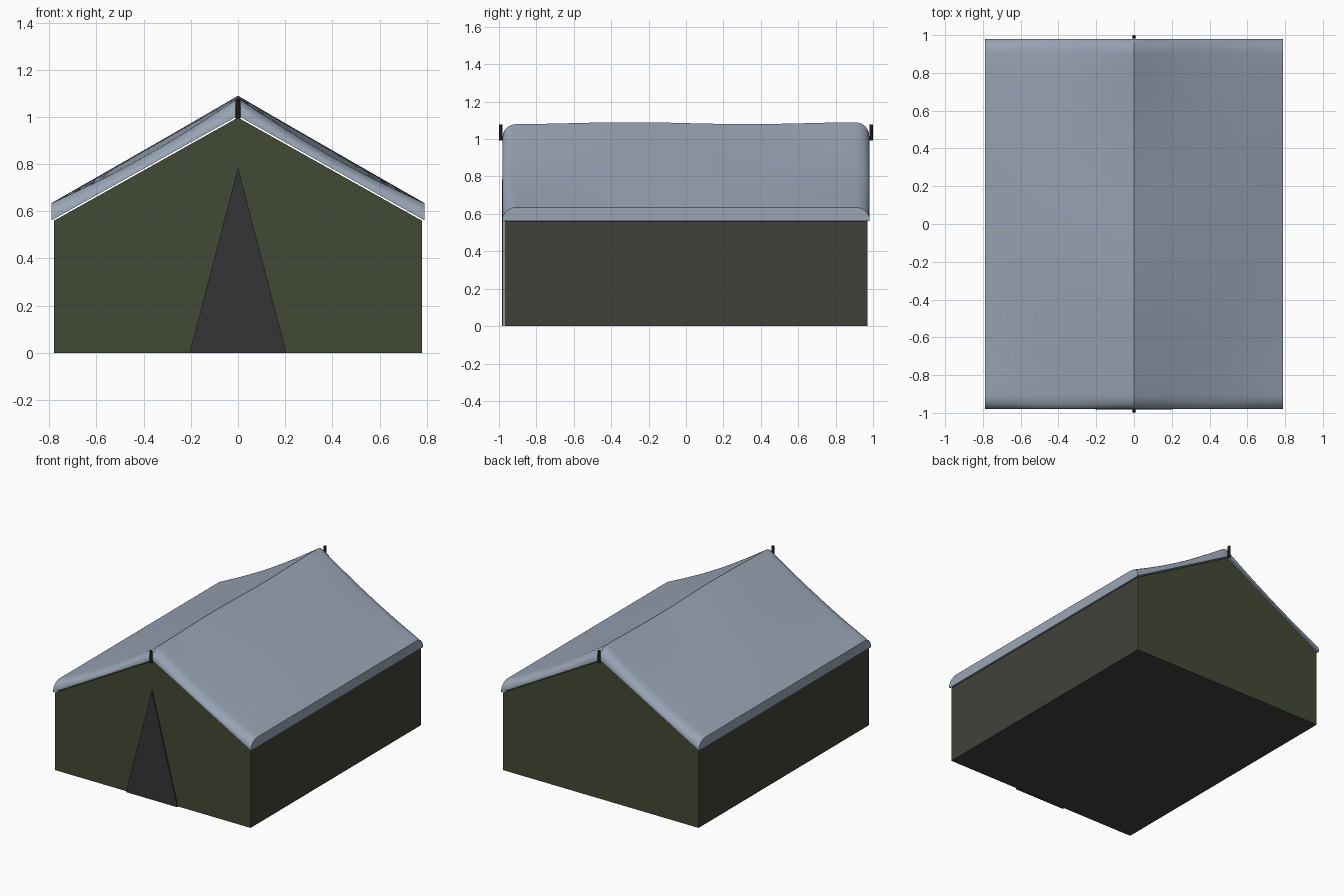
import bpy, bmesh, math

if "Cube" in bpy.data.objects:
    bpy.data.objects.remove(bpy.data.objects["Cube"])

def material(name, rgb):
    m = bpy.data.materials.new(name)
    m.diffuse_color = (*rgb, 1)
    m.use_nodes = True
    m.node_tree.nodes["Principled BSDF"].inputs["Base Color"].default_value = m.diffuse_color
    return m

def finish(name, bm, mats):
    bmesh.ops.recalc_face_normals(bm, faces=bm.faces)
    me = bpy.data.meshes.new(name)
    bm.to_mesh(me)
    bm.free()
    for m in mats:
        me.materials.append(m)
    ob = bpy.data.objects.new(name, me)
    bpy.context.collection.objects.link(ob)
    return ob

def prism(name, profile, y0, y1, mats, pick=lambda n: 0):
    bm = bmesh.new()
    a = [bm.verts.new((x, y0, z)) for x, z in profile]
    b = [bm.verts.new((x, y1, z)) for x, z in profile]
    bm.faces.new(a)
    bm.faces.new(b[::-1])
    for i in range(len(a)):
        j = (i + 1) % len(a)
        bm.faces.new((a[i], b[i], b[j], a[j]))
    bm.normal_update()
    for f in bm.faces:
        f.material_index = pick(f.normal)
    return finish(name, bm, mats)

olive = material("olive_canvas", (0.055, 0.068, 0.036))
brown = material("brown_canvas", (0.053, 0.053, 0.042))
dark = material("door_dark", (0.035, 0.035, 0.04))
black = material("pole_black", (0.012, 0.011, 0.01))
cover = material("roof_cover", (0.32, 0.38, 0.47))

# Tent body: gable ends olive, sides and floor brown
prism("tent_body", [(-0.78, 0), (0.78, 0), (0.78, 0.56), (0, 0.997), (-0.78, 0.56)],
      -0.97, 0.97, [olive, brown], lambda n: 0 if abs(n.y) > 0.5 else 1)

# Door flap just in front of the front gable
prism("door_flap", [(-0.205, 0), (0.205, 0), (0, 0.785)], -0.983, -0.976, [dark])

# Thick, softly undulating roof cover with rounded ends
W, L = 0.79, 0.98
xs = [W * i / 12 for i in range(-12, 13)]
ends = [0, 0.003, 0.009, 0.018, 0.03, 0.045, 0.06, 0.075]
ys = [-L + d for d in ends] + [-0.9 + 1.8 * i / 24 for i in range(1, 24)] + [L - d for d in ends[::-1]]

def under(x):
    return 0.562 + 0.443 * (1 - abs(x) / W)

def top(x, y):
    s = abs(x) / W
    d = min((L - abs(y)) / 0.075, 1)
    rounding = 0.12 + 0.88 * math.sqrt(max(0, 1 - (1 - d) ** 2))
    if s > 0.999:
        rounding = max(rounding, 0.3)
    thick = 0.08 - 0.007 * s + 0.005 * math.cos(5 * (y + 0.3)) * (1 - s)
    sag = 0.028 * math.sin(math.pi * s) * abs(y / L) ** 2
    return under(x) + (thick - sag) * rounding

bm = bmesh.new()
up = [[bm.verts.new((x, y, top(x, y))) for x in xs] for y in ys]
lo = [[bm.verts.new((x, y, under(x))) for x in xs] for y in ys]
nx, ny = len(xs), len(ys)
for j in range(ny - 1):
    for i in range(nx - 1):
        for g in (up, lo):
            bm.faces.new((g[j][i], g[j][i + 1], g[j + 1][i + 1], g[j + 1][i]))
    for i in (0, nx - 1):
        bm.faces.new((lo[j][i], lo[j + 1][i], up[j + 1][i], up[j][i]))
for j in (0, ny - 1):
    for i in range(nx - 1):
        bm.faces.new((lo[j][i], lo[j][i + 1], up[j][i + 1], up[j][i]))
roof = finish("roof_cover", bm, [cover])
bpy.context.view_layer.objects.active = roof
roof.select_set(True)
bpy.ops.object.shade_smooth_by_angle(angle=math.radians(40))

# Ridge pole tips at both ends
for name, y in (("front_pole", -0.99), ("back_pole", 0.99)):
    bpy.ops.mesh.primitive_cylinder_add(vertices=12, radius=0.01, depth=0.085, location=(0, y, 1.035))
    pole = bpy.context.object
    pole.name = name
    pole.data.materials.append(black)
